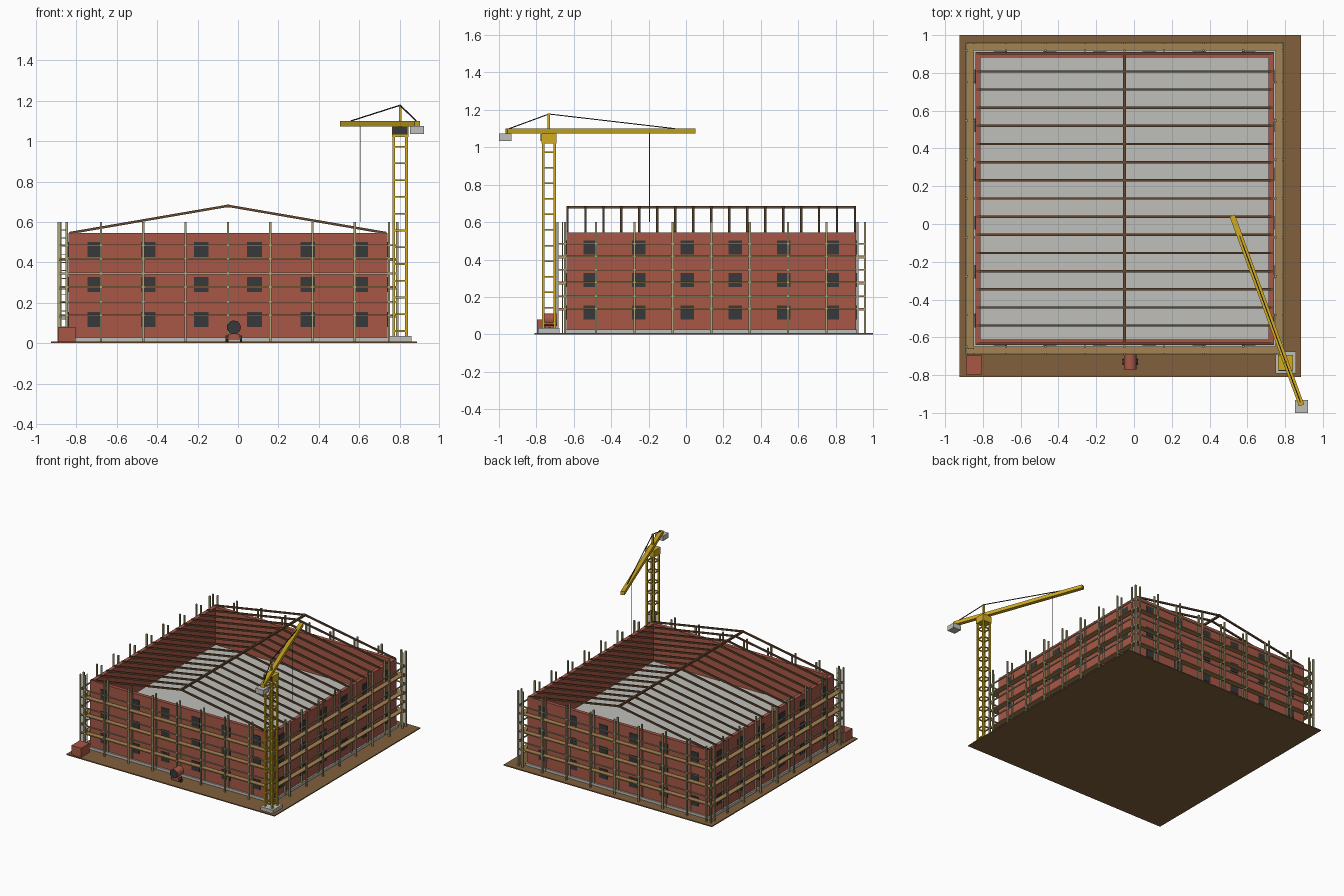
import bpy, bmesh, math
from mathutils import Matrix, Vector

if "Cube" in bpy.data.objects:
    bpy.data.objects.remove(bpy.data.objects["Cube"])


def material(name, code):
    """Flat material from an sRGB hex code."""
    lin = [(int(code[i:i + 2], 16) / 255) ** 2.2 for i in (0, 2, 4)] + [1]
    m = bpy.data.materials.new(name)
    m.use_nodes = True
    m.diffuse_color = lin
    m.node_tree.nodes["Principled BSDF"].inputs["Base Color"].default_value = lin
    return m


EARTH = material("earth brown", "80603f")
BRICK = material("brick red", "a75848")
CONCRETE = material("concrete grey", "bdbeb9")
DARK = material("dark grey", "3a3b3c")
PLANK = material("plank tan", "a28152")
TUBE = material("scaffold khaki", "aca47c")
TIMBER = material("timber brown", "664a34")
YELLOW = material("crane yellow", "d0aa26")
CABLE = material("cable grey", "5c5e60")


class Part:
    """Collects boxes, beams and cylinders into one named object."""

    def __init__(self, name, *mats):
        self.name, self.mats, self.bm = name, mats, bmesh.new()

    def box(self, lo, hi):
        lo, hi = Vector(lo), Vector(hi)
        mat = Matrix.Translation((lo + hi) / 2) @ Matrix.Diagonal((*(hi - lo), 1))
        bmesh.ops.create_cube(self.bm, size=1, matrix=mat)

    def beam(self, a, b, wide, tall=None):
        a, b = Vector(a), Vector(b)
        d = b - a
        rot = d.to_track_quat('Y', 'Z').to_matrix().to_4x4()
        size = Matrix.Diagonal((wide, d.length, tall or wide, 1))
        bmesh.ops.create_cube(self.bm, size=1,
                              matrix=Matrix.Translation((a + b) / 2) @ rot @ size)

    def post(self, x, y, z0, z1, w):
        self.box((x - w / 2, y - w / 2, z0), (x + w / 2, y + w / 2, z1))

    def cylinder(self, centre, radius, depth, axis, sides=20):
        rot = Vector(axis).to_track_quat('Z', 'Y').to_matrix().to_4x4()
        bmesh.ops.create_cone(self.bm, cap_ends=True, segments=sides, radius1=radius,
                              radius2=radius, depth=depth,
                              matrix=Matrix.Translation(centre) @ rot)

    def done(self, rule=None):
        self.bm.normal_update()
        if rule:
            for f in self.bm.faces:
                f.material_index = rule(f)
        me = bpy.data.meshes.new(self.name)
        self.bm.to_mesh(me)
        self.bm.free()
        for m in self.mats:
            me.materials.append(m)
        ob = bpy.data.objects.new(self.name, me)
        bpy.context.collection.objects.link(ob)
        return ob


def ring(part, x0, x1, y0, y1, z0, z1, t):
    """Rectangular frame of four boxes, t wide inward."""
    part.box((x0, y0, z0), (x1, y0 + t, z1))
    part.box((x0, y1 - t, z0), (x1, y1, z1))
    part.box((x0, y0 + t, z0), (x0 + t, y1 - t, z1))
    part.box((x1 - t, y0 + t, z0), (x1, y1 - t, z1))


# Building footprint
CX, CY = -0.05, 0.135
X0, X1, Y0, Y1 = -0.84, 0.74, -0.64, 0.91
GROUND, BASE, TOP, RIDGE = 0.008, 0.027, 0.545, 0.68

# Site, foundation and floor slab
p = Part("ground", EARTH)
p.box((-0.925, -0.81, 0), (0.885, 1, GROUND))
p.done()
p = Part("foundation", CONCRETE)
p.box((X0 - 0.012, Y0 - 0.012, GROUND), (X1 + 0.012, Y1 + 0.012, BASE))
p.done()
p = Part("floor_slab", CONCRETE)
p.box((X0 + 0.02, Y0 + 0.02, 0.23), (X1 - 0.02, Y1 - 0.02, 0.25))
p.done()

# Brick walls
p = Part("walls", BRICK)
ring(p, X0, X1, Y0, Y1, BASE, TOP, 0.028)
p.done()

# Windows: six columns by three rows on each side
p = Part("windows", DARK)
for col in range(6):
    wx = CX + (X1 - X0) / 6 * (col - 2.5)
    wy = CY + (Y1 - Y0) / 6 * (col - 2.5)
    for row in range(3):
        z0 = 0.08 + 0.173 * row
        z1 = z0 + 0.075
        for y in (Y0, Y1):
            p.box((wx - 0.036, y - 0.004, z0), (wx + 0.036, y + 0.004, z1))
        for x in (X0, X1):
            p.box((x - 0.004, wy - 0.036, z0), (x + 0.004, wy + 0.036, z1))
p.done()

# Roof frames with ridge beam
p = Part("roof_rafters", TIMBER)
for i in range(17):
    y = Y0 + 0.006 + (Y1 - Y0 - 0.012) * i / 16
    for x in (X0 + 0.005, X1 - 0.005):
        p.beam((x, y, TOP), (CX, y, RIDGE), 0.012)
p.done()
p = Part("ridge_beam", TIMBER)
p.box((CX - 0.007, Y0, RIDGE - 0.008), (CX + 0.007, Y1, RIDGE + 0.007))
p.done()

# Scaffold: inner and outer poles, transoms, planks and guard rails
GAP, OUT = 0.008, 0.048
LEVELS = (0.14, 0.28, 0.42)
poles = Part("scaffold_poles", TUBE)
transoms = Part("scaffold_transoms", TUBE)
for i in range(9):
    sx = X0 - OUT + (X1 - X0 + 2 * OUT) * i / 8
    sy = Y0 - OUT + (Y1 - Y0 + 2 * OUT) * i / 8
    pairs = [((sx, Y0 - GAP), (sx, Y0 - OUT)), ((sx, Y1 + GAP), (sx, Y1 + OUT))]
    if 0 < i < 8:
        pairs += [((X0 - GAP, sy), (X0 - OUT, sy)), ((X1 + GAP, sy), (X1 + OUT, sy))]
    else:
        sign = -1 if i == 0 else 1
        edge = X0 if i == 0 else X1
        for y in (Y0 - OUT, Y1 + OUT):
            poles.post(edge + sign * GAP, y, GROUND, 0.6, 0.011)
    for a, b in pairs:
        for q in (a, b):
            poles.post(*q, GROUND, 0.6, 0.011)
        for z in LEVELS:
            transoms.beam((*a, z - 0.01), (*b, z - 0.01), 0.007)
poles.done()
transoms.done()
planks = Part("scaffold_planks", PLANK)
rails = Part("scaffold_rails", TUBE)
for z in LEVELS:
    ring(planks, X0 - OUT, X1 + OUT, Y0 - OUT, Y1 + OUT, z - 0.006, z + 0.002, OUT - GAP)
    o = OUT + 0.004
    ring(rails, X0 - o, X1 + o, Y0 - o, Y1 + o, z + 0.061, z + 0.069, 0.008)
planks.done()
rails.done()

# Ladder at the front left corner
p = Part("scaffold_ladder", TUBE)
for x in (-0.878, -0.85):
    p.post(x, -0.66, GROUND, 0.6, 0.006)
for i in range(14):
    z = 0.04 + 0.04 * i
    p.box((-0.878, -0.662, z - 0.002), (-0.85, -0.658, z + 0.002))
p.done()

# Tower crane mast
MX, MY = 0.803, -0.733
p = Part("crane_base", CONCRETE)
p.box((MX - 0.055, MY - 0.058, GROUND), (MX + 0.055, MY + 0.058, 0.035))
p.done()
p = Part("crane_mast", YELLOW)
H = 0.031
for sx in (-H, H):
    for sy in (-H, H):
        p.post(MX + sx, MY + sy, 0.035, 1.02, 0.013)
for i in range(12):
    z = 0.06 + 0.083 * i
    ring(p, MX - H - 0.004, MX + H + 0.004, MY - H - 0.004, MY + H + 0.004,
         z - 0.004, z + 0.004, 0.008)
p.done()
p = Part("crane_cab", YELLOW)
p.box((MX - 0.04, MY - 0.04, 1.02), (MX + 0.04, MY + 0.04, 1.073))
p.done()
p = Part("cab_window", DARK)
p.box((MX - 0.037, MY - 0.044, 1.034), (MX + 0.037, MY - 0.04, 1.07))
p.done()

# Jib, apex post, ties, hoist cable and counterweight
TIP, TAIL = Vector((0.52, 0.045, 1.087)), Vector((0.887, -0.96, 1.087))


def on_jib(t, z):
    q = TIP.lerp(TAIL, t)
    return (q.x, q.y, z)


p = Part("crane_jib", YELLOW)
p.beam(TIP, TAIL, 0.03, 0.027)
p.done()
p = Part("apex_post", YELLOW)
p.post(MX, MY, 1.09, 1.18, 0.014)
p.done()
p = Part("tie_cables", DARK)
for t in (0.105, 0.985):
    p.beam((MX, MY, 1.178), on_jib(t, 1.1), 0.005)
p.done()
p = Part("hoist_cable", CABLE)
p.beam(on_jib(0.239, 0.6), on_jib(0.239, 1.08), 0.004)
p.done()
p = Part("counterweight", CONCRETE)
p.box((0.852, -1, 1.035), (0.92, -0.932, 1.074))
p.done()

# Concrete mixer
DX, DY = -0.02, -0.73
p = Part("mixer_drum", BRICK, DARK)
p.cylinder((DX, DY, 0.078), 0.034, 0.08, (0, 1, 0))
drum = p.done(lambda f: 1 if abs(f.normal.y) > 0.9 else 0)
p = Part("mixer_frame", BRICK)
p.box((DX - 0.03, DY - 0.022, 0.018), (DX + 0.03, DY + 0.022, 0.046))
p.done()
p = Part("mixer_wheels", DARK)
for s in (-1, 1):
    p.cylinder((DX + s * 0.035, DY, GROUND + 0.015), 0.015, 0.012, (1, 0, 0), 12)
p.done()

# Brick stack
p = Part("brick_stack", BRICK)
p.box((-0.89, -0.797, GROUND), (-0.805, -0.695, 0.08))
p.done()

# Smooth the round drum, keeping its rims sharp
bpy.ops.object.select_all(action='DESELECT')
drum.select_set(True)
bpy.context.view_layer.objects.active = drum
bpy.ops.object.shade_smooth_by_angle(angle=math.radians(40))
